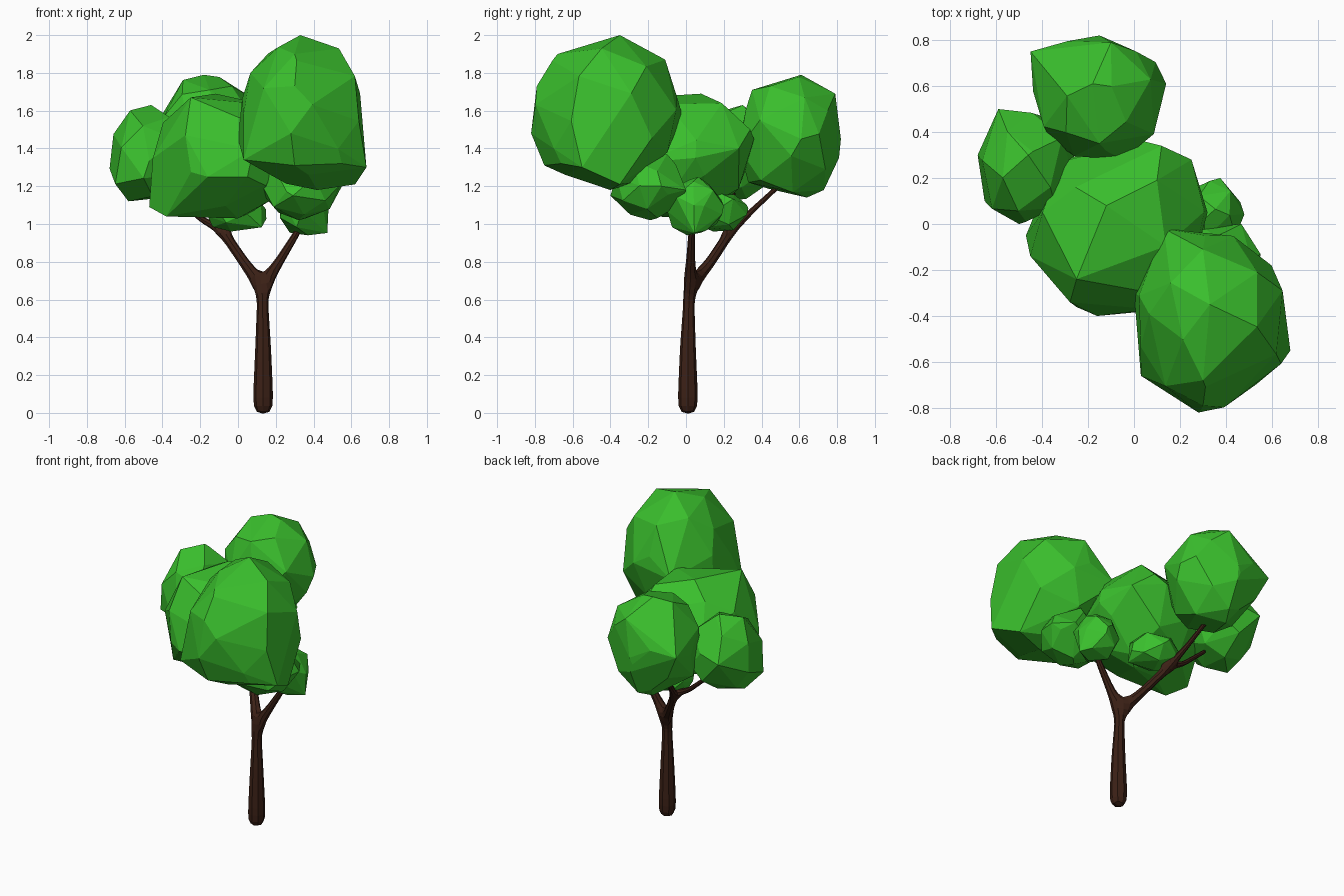
import bpy, bmesh, math, random
from mathutils import Vector

if "Cube" in bpy.data.objects:
    bpy.data.objects.remove(bpy.data.objects["Cube"])

random.seed(4)


def material(name, rgb):
    m = bpy.data.materials.new(name)
    m.diffuse_color = (*rgb, 1)
    m.use_nodes = True
    m.node_tree.nodes["Principled BSDF"].inputs["Base Color"].default_value = m.diffuse_color
    return m


LEAF = material("leaf_green", (0.042, 0.52, 0.026))
BARK = material("bark_brown", (0.045, 0.015, 0.008))


def foliage(name, lo, hi, corners=(), count=28, fill=0.97):
    """Faceted clump: hull of an ellipsoid scatter and its main corners, fitted to bounds."""
    lo, hi = Vector(lo), Vector(hi)
    c, r = (lo + hi) / 2, (hi - lo) / 2
    pts = [Vector(p) for p in corners]
    spin = random.uniform(0, 6)
    for i in range(count):
        z = 1 - 2 * (i + 0.5) / count
        a = spin + i * 2.39996 + random.uniform(-0.25, 0.25)
        s = math.sqrt(1 - z * z)
        d = Vector((s * math.cos(a), s * math.sin(a), z))
        d /= sum(abs(k) ** 2.25 for k in d) ** (1 / 2.25)
        d *= fill * random.uniform(0.96, 1.03)
        pts.append(c + Vector(d[k] * r[k] for k in range(3)))
    # stretch the cloud to the exact bounds
    a = [min(p[k] for p in pts) for k in range(3)]
    b = [max(p[k] for p in pts) for k in range(3)]
    bm = bmesh.new()
    for p in pts:
        bm.verts.new([lo[k] + (p[k] - a[k]) / (b[k] - a[k]) * (hi[k] - lo[k]) for k in range(3)])
    bmesh.ops.convex_hull(bm, input=bm.verts)
    loose = [v for v in bm.verts if not v.link_faces]
    bmesh.ops.delete(bm, geom=loose, context='VERTS')
    bmesh.ops.dissolve_limit(bm, angle_limit=math.radians(7), verts=bm.verts, edges=bm.edges)
    bmesh.ops.recalc_face_normals(bm, faces=bm.faces)
    me = bpy.data.meshes.new(name)
    bm.to_mesh(me)
    bm.free()
    me.materials.append(LEAF)
    bpy.context.collection.objects.link(bpy.data.objects.new(name, me))


# Large clumps
foliage("foliage_front_right", (0, -.82, 1.18), (.68, -.02, 2), [
    (.33, -.35, 2), (.19, -.45, 1.9), (.68, -.55, 1.3), (.57, -.3, 1.8), (.03, -.66, 1.34),
    (.28, -.82, 1.48), (.55, -.66, 1.32), (.13, -.02, 1.58), (.31, -.05, 1.68), (0, -.3, 1.45),
    (.62, -.35, 1.21), (.42, -.4, 1.18), (.3, -.68, 1.9), (.64, -.35, 1.65), (.3, -.11, 1.87),
    (.3, -.79, 1.73), (.3, -.75, 1.31)], fill=.95)
foliage("foliage_centre", (-.47, -.4, 1.03), (.32, .36, 1.69), [
    (-.47, -.05, 1.09), (-.38, -.15, 1.04), (-.4, -.1, 1.4), (-.25, -.24, 1.67), (-.16, -.4, 1.25),
    (.05, -.38, 1.25), (.04, .36, 1.45), (.25, .28, 1.4), (.32, .05, 1.35), (-.12, .08, 1.69),
    (.02, -.1, 1.65), (.0, .0, 1.03), (.1, .19, 1.64), (.12, .34, 1.5)])
foliage("foliage_back", (-.45, .28, 1.14), (.14, .82, 1.79), [
    (-.18, .61, 1.79), (-.45, .75, 1.5), (-.15, .82, 1.45), (.01, .75, 1.6), (.14, .61, 1.45),
    (-.05, .28, 1.4), (-.2, .64, 1.14), (-.1, .79, 1.69), (-.38, .4, 1.5), (-.15, .35, 1.71),
    (-.15, .33, 1.22), (-.15, .81, 1.35), (-.15, .73, 1.18)])
foliage("foliage_left", (-.68, 0, 1.12), (-.26, .5, 1.63), [
    (-.46, .3, 1.63), (-.68, .3, 1.3), (-.59, .5, 1.4), (-.58, .2, 1.13), (-.5, 0, 1.25),
    (-.65, .1, 1.22), (-.26, .3, 1.35), (-.4, .44, 1.4)], 22)

# Small clumps
foliage("foliage_small_right", (.12, -.4, 1.02), (.55, 0, 1.37), [
    (.55, -.13, 1.2), (.35, -.1, 1.37), (.3, -.4, 1.15), (.33, -.19, 1.02), (.47, 0, 1.18)], 22, .95)
foliage("foliage_small_low", (.22, -.1, .94), (.48, .2, 1.25), [
    (.47, .05, .96), (.46, .1, 1.1), (.36, .07, 1.25), (.38, .2, 1.1)], 20)
foliage("foliage_small_under", (-.16, .04, .96), (.15, .33, 1.17), [
    (.12, .1, .99), (.0, .33, 1.08), (-.14, .2, 1.04)], 22)

# Trunk and branches: skinned skeleton of (position, radius, parent)
nodes = [
    ((.133, .01, -.012), .052, None), ((.133, .01, .08), .058, 0), ((.133, .01, .35), .045, 1),
    ((.13, .015, .58), .032, 2), ((.13, .02, .665), .04, 3),
    ((.23, .025, .82), .025, 4), ((.31, .03, .95), .019, 5), ((.36, .05, 1.1), .016, 6),
    ((.03, .13, .80), .029, 4), ((-.08, .235, .96), .027, 8),
    ((-.13, .36, 1.08), .016, 9), ((-.17, .5, 1.21), .013, 10),
    ((-.2, .24, 1.03), .016, 9), ((-.36, .25, 1.17), .013, 12),
    ((-.05, .24, 1.05), .014, 9)]
me = bpy.data.meshes.new("trunk")
me.from_pydata([n[0] for n in nodes], [(i, n[2]) for i, n in enumerate(nodes) if n[2] is not None], [])
me.materials.append(BARK)
trunk = bpy.data.objects.new("trunk", me)
bpy.context.collection.objects.link(trunk)
skin = trunk.modifiers.new("skin", 'SKIN')
for v, n in zip(me.skin_vertices[0].data, nodes):
    v.radius = (n[1], n[1])
me.skin_vertices[0].data[0].use_root = True
sub = trunk.modifiers.new("rounding", 'SUBSURF')
sub.levels = sub.render_levels = 1
